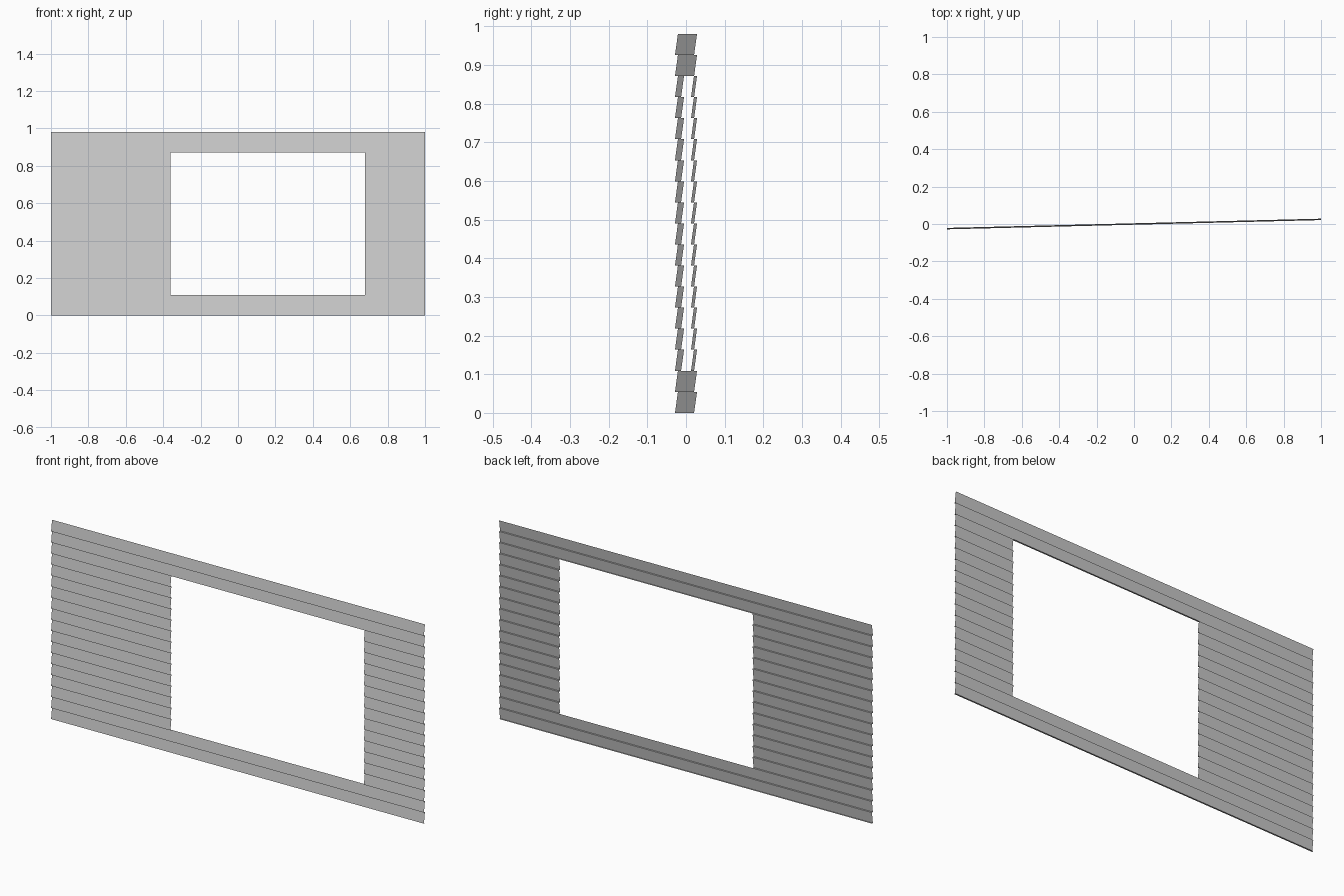
import bpy, bmesh

if "Cube" in bpy.data.objects:
    bpy.data.objects.remove(bpy.data.objects["Cube"])

ROWS, HEIGHT = 18, 0.98
ROW_H = HEIGHT / ROWS          # exposed height of one board
LAP = 0.0076                   # how far each board's foot stands proud
YAW = 0.0247                   # slight turn of the wall: y per unit of x
WIN_L, WIN_R = -0.36, 0.678    # window opening
WIN_ROWS = (2, 16)             # rows cut by the window


def siding(name, x0, x1, first, last):
    """Stepped clapboard sheet: under-lip plus leaning face for every row."""
    profile = []
    for r in range(first, last):
        if r == first:
            profile.append((LAP / 2, r * ROW_H))
        profile.append((-LAP / 2, r * ROW_H))
        profile.append((LAP / 2, (r + 1) * ROW_H))
    bm = bmesh.new()
    left, right = [[bm.verts.new((x, y + YAW * x, z)) for y, z in profile]
                   for x in (x0, x1)]
    for i in range(len(profile) - 1):
        bm.faces.new((left[i], right[i], right[i + 1], left[i + 1]))
    mesh = bpy.data.meshes.new(name)
    bm.to_mesh(mesh)
    bm.free()
    obj = bpy.data.objects.new(name, mesh)
    bpy.context.collection.objects.link(obj)
    return obj


# Full-width boards below and above the opening
siding("lower_siding", -1, 1, 0, WIN_ROWS[0])
siding("upper_siding", -1, 1, WIN_ROWS[1], ROWS)

# Short boards on either side of the opening
siding("left_siding", -1, WIN_L, *WIN_ROWS)
siding("right_siding", WIN_R, 1, *WIN_ROWS)
